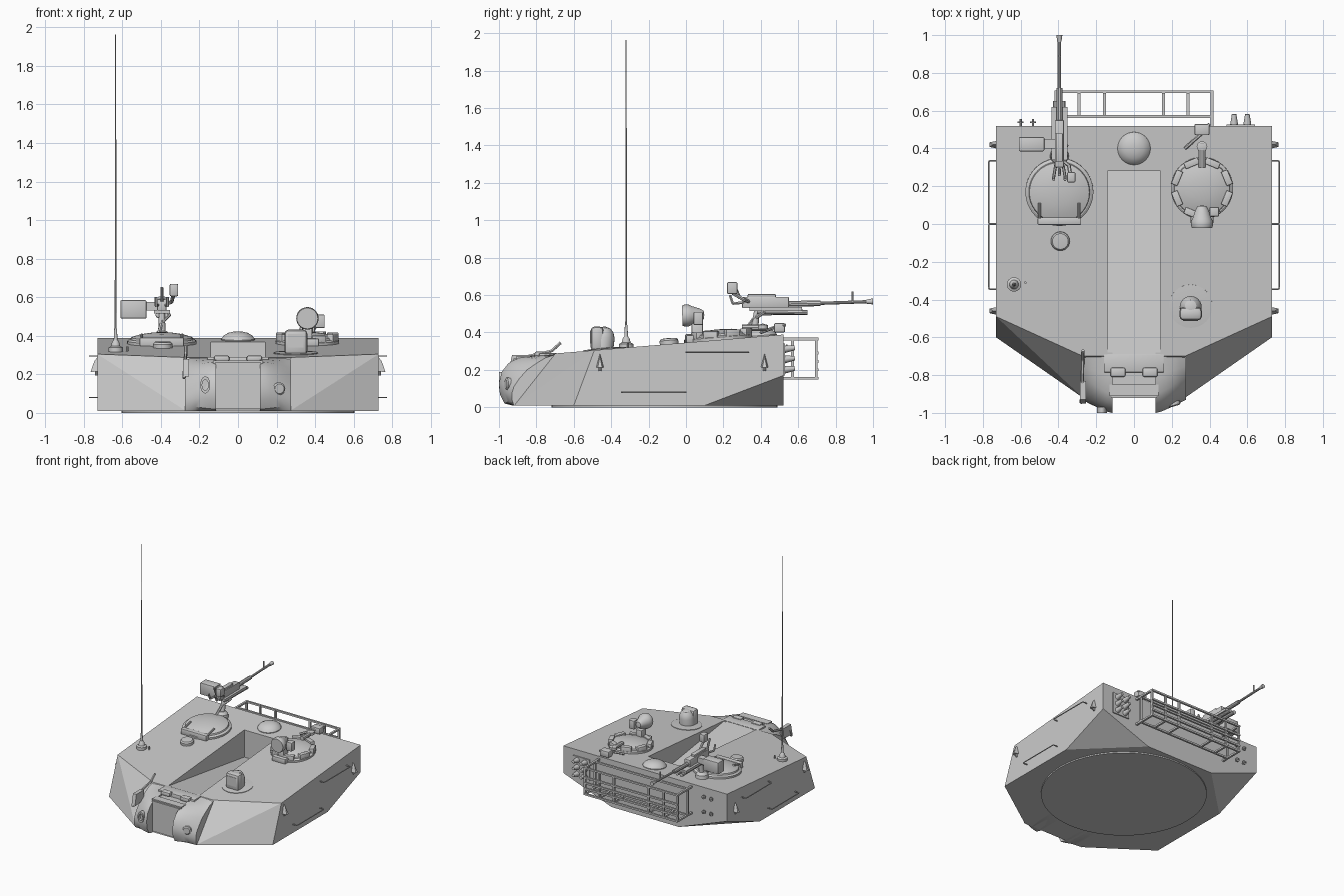
import bpy, bmesh, math
from mathutils import Vector, Matrix

if "Cube" in bpy.data.objects:
    bpy.data.objects.remove(bpy.data.objects["Cube"])

SLOPE = 0.083
TILT = math.atan(SLOPE)

def rz(y):                       # roof height at y
    return 0.305 + SLOPE * (y + 0.49)

def finish(name, bm, smooth=False):
    bmesh.ops.recalc_face_normals(bm, faces=bm.faces)
    me = bpy.data.meshes.new(name)
    bm.to_mesh(me)
    bm.free()
    ob = bpy.data.objects.new(name, me)
    bpy.context.collection.objects.link(ob)
    if smooth:
        bpy.ops.object.select_all(action='DESELECT')
        ob.select_set(True)
        bpy.context.view_layer.objects.active = ob
        bpy.ops.object.shade_smooth_by_angle(angle=math.radians(32))
    return ob

def hull(name, pts):
    bm = bmesh.new()
    for p in pts:
        bm.verts.new(p)
    bmesh.ops.convex_hull(bm, input=bm.verts)
    bmesh.ops.dissolve_limit(bm, angle_limit=0.01, verts=bm.verts, edges=bm.edges)
    return finish(name, bm)

def box(name, x0, x1, y0, y1, z0, z1, bevel=0):
    bm = bmesh.new()
    m = Matrix.Translation(((x0+x1)/2, (y0+y1)/2, (z0+z1)/2)) @ Matrix.Diagonal((x1-x0, y1-y0, z1-z0, 1))
    bmesh.ops.create_cube(bm, size=1, matrix=m)
    if bevel:
        bmesh.ops.bevel(bm, geom=bm.edges[:], offset=bevel, segments=2, affect='EDGES', profile=0.5)
    return finish(name, bm, bool(bevel))

def lathe(name, prof, loc, axis=(0, 0, 1), n=32):
    """Spin (radius, height) profile about axis at loc."""
    bm = bmesh.new()
    vs = [bm.verts.new((r, 0, h)) for r, h in prof]
    es = [bm.edges.new(e) for e in zip(vs, vs[1:])]
    bmesh.ops.spin(bm, geom=vs + es, cent=(0, 0, 0), axis=(0, 0, 1), angle=2*math.pi, steps=n)
    bmesh.ops.remove_doubles(bm, verts=bm.verts, dist=1e-5)
    q = Vector(axis).to_track_quat('Z', 'Y').to_matrix().to_4x4()
    bm.transform(Matrix.Translation(loc) @ q)
    return finish(name, bm, True)

def rod(name, a, b, r, r2=None, n=10):
    d = Vector(b) - Vector(a)
    return lathe(name, [(0, 0), (r, 0), (r if r2 is None else r2, d.length), (0, d.length)], a, d, n)

def rail(name, pts, r=0.004):
    for a, b in zip(pts, pts[1:]):
        rod(name, a, b, r, n=6)

ROOF = (0, -math.sin(TILT), math.cos(TILT))

# turret shell with cut rear corners and gun trough
pts = []
for s in (-1, 1):
    pts += [(s*.73, .52, rz(.52)), (s*.73, -.49, rz(-.49)), (s*.27, -.70, rz(-.70)),
            (s*.73, -.60, .01), (s*.27, -.92, .01), (s*.73, .10, .01),
            (s*.30, .52, .01), (s*.73, .52, .17)]
shell = hull("turret_shell", pts)
cut = hull("trough_cutter", [(s*.14, y, z) for s in (-1, 1)
           for y, z in ((-.69, rz(-.69)-.002), (-.69, .6), (.28, .6), (.28, .15))])
cut.hide_render = True
mod = shell.modifiers.new("trough", 'BOOLEAN')
mod.object, mod.operation, mod.solver = cut, 'DIFFERENCE', 'EXACT'
bpy.context.view_layer.objects.active = shell
bpy.ops.object.modifier_apply(modifier=mod.name)
bpy.data.objects.remove(cut)
lathe("turret_ring", [(0, 0), (.605, 0), (.605, .015), (0, .015)], (0, -.115, 0), n=64)

# rounded armour beside the gun opening
inner = [(-.68, .287), (-.80, .277), (-.90, .265), (-.95, .235), (-.985, .19), (-1, .13), (-.995, .07), (-.97, .02), (-.93, .01)]
outer = [(-.69, .286), (-.75, .265), (-.80, .235), (-.85, .20), (-.89, .155), (-.92, .11), (-.93, .08), (-.93, .04), (-.92, .01)]
for s in (-1, 1):
    bm = bmesh.new()
    rows = []
    for i in range(7):
        t = i / 6
        w = t ** 1.4
        sec = [(a[0]*(1-w)+b[0]*w, a[1]*(1-w)+b[1]*w) for a, b in zip(inner, outer)] + [(-.66, .01)]
        rows.append([bm.verts.new((s*(.115+.16*t), y, z)) for y, z in sec])
    for a, b in zip(rows, rows[1:]):
        for j in range(len(a)):
            k = (j+1) % len(a)
            bm.faces.new((a[j], a[k], b[k], b[j]))
    bm.faces.new(rows[0])
    bm.faces.new(rows[-1])
    finish("front_armour", bm, True)
box("gun_port_back", -.12, .12, -.922, -.68, .02, .262)
box("mantlet_cover", -.16, .16, -.785, -.69, .24, .29, .004)
box("mantlet_strip", -.13, .13, -.91, -.85, .255, .272)
for s in (-1, 1):
    box("cover_hinge", s*.085-.04, s*.085+.04, -.81, -.76, .265, .298, .01)
lathe("sight_port", [(0, 0), (.033, 0), (.033, .03), (.025, .036), (0, .036)], (.205, -.93, .125), (.3, -1, 0), 20)
port = lathe("coaxial_port", [(0, 0), (.026, 0), (.026, .03), (.016, .03), (.016, .01), (0, .01)], (0, 0, 0), (0, -1, 0), 20)
port.location, port.scale = (-.17, -.97, .145), (1, 1, 1.7)
rail("front_guard", [(-.27, -.67, .345), (-.272, -.72, .30), (-.275, -.90, .26), (-.28, -.945, .18)], .009)
hull("guard_bracket", [(x, y, z) for x in (-.285, -.255) for y, z in ((-.95, .19), (-.93, .28), (-.83, .28), (-.84, .20))])

# commander and gunner cupolas
def cupola(name, x, y, r):
    lathe(name, [(0, -.02), (r, -.02), (r, .014), (r*.93, .022), (r*.9, .022), (r*.88, .032), (r*.65, .045), (r*.35, .054), (0, .057)],
          (x, y, rz(y)), ROOF, 40)
cupola("left_cupola", -.395, .17, .18)
cupola("right_cupola", .36, .19, .165)
for i in range(8):
    a = math.radians(22.5 + 45*i)
    b = box("periscope", -.018, .018, -.04, .04, 0, .05, .004)
    x, y = .36 + .143*math.cos(a), .19 + .143*math.sin(a)
    b.location, b.rotation_euler = (x, y, rz(y)), (0, 0, a)
for x in (-.50, -.29):
    rod("hatch_arm", (x, 0, rz(0)+.03), (x, .11, rz(.1)+.05), .008)
box("hatch_hinge", -.51, -.28, -.005, .035, rz(0), rz(0)+.045, .006)
box("right_hatch_hinge", .30, .42, .0, .06, rz(0), rz(0)+.04, .006)
rod("hatch_handle", (.36, .30, rz(.3)+.055), (.36, .43, rz(.43)+.045), .018)
lathe("handle_knob", [(0, 0), (.028, 0), (.028, .02), (0, .028)], (.36, .41, rz(.41)+.04), n=16)
box("rear_latch", .32, .40, .47, .53, .40, .45, .008)
rail("latch_arm", [(.27, .40, .40), (.36, .48, .43), (.40, .53, .44)], .009)

# searchlight on the right cupola
lathe("searchlight", [(0, 0), (.054, 0), (.058, .012), (.058, .035), (.05, .05), (.035, .095), (.022, .115), (0, .118)],
      (.36, -.02, .49), (0, 1, .03), 28)
box("searchlight_mount", .335, .385, .03, .09, rz(.05), .45, .005)
box("searchlight_motor", .40, .45, .04, .09, .44, .51, .006)

# roof domes and sight
lathe("vent_dome", [(.087, -.02), (.087, .005), (.075, .022), (.05, .036), (.025, .042), (0, .044)], (0, .40, rz(.40)), ROOF)
lathe("small_hatch", [(.05, -.02), (.05, .02), (.042, .03), (0, .033)], (-.39, -.09, rz(-.09)), ROOF, 24)
lathe("sight_base", [(0, -.02), (.115, -.02), (.115, .004), (0, .012)], (.30, -.435, rz(-.435)), ROOF)
box("sight_housing", .24, .36, -.51, -.44, .30, .432, .022)
lathe("sight_hood", [(.058, -.05), (.058, .05), (.048, .08), (.03, .10), (0, .108)], (.30, -.445, .325), (0, .12, 1), 24)
box("sight_window", .26, .34, -.513, -.50, .34, .41)

# whip antenna
lathe("antenna_base", [(0, -.02), (.038, -.02), (.038, .02), (.024, .027), (.018, .05), (.010, .06), (.007, .12), (0, .12)],
      (-.635, -.32, rz(-.32)), n=24)
rod("antenna_whip", (-.635, -.32, .33), (-.635, -.32, 1.963), .005, .0025, 8)
rod("antenna_plug", (-.575, -.31, .30), (-.575, -.31, .345), .006)

# roof machine gun
G = -.395
rod("gun_barrel", (G, .6, .552), (G, .98, .565), .009)
rod("gun_muzzle", (G, .965, .565), (G, 1.0, .566), .011, .016, 12)
rod("gun_front_sight", (G, .89, .56), (G, .89, .62), .006)
rod("barrel_jacket", (G, .52, .553), (G, .72, .556), .016)
box("gun_receiver", G-.024, G+.024, .30, .55, .53, .59, .005)
box("receiver_cover", G-.018, G+.018, .33, .48, .585, .605, .004)
rod("recoil_tube", (G-.018, .38, .51), (G-.018, .65, .507), .015)
rod("recoil_tube", (G+.02, .38, .51), (G+.02, .65, .507), .013)
box("gun_cradle", G-.042, G+.042, .34, .62, .515, .535)
rod("gun_post", (G, .36, .37), (G, .38, .52), .022, .015, 12)
lathe("post_foot", [(0, 0), (.05, 0), (.045, .03), (.025, .05), (0, .05)], (G, .36, .375), n=20)
rail("post_brace", [(G-.02, .31, .40), (G, .36, .47), (G+.04, .42, .51)], .01)
box("ammo_box", -.61, -.475, .385, .46, .49, .585, .006)
box("ammo_feed", -.48, G, .40, .45, .53, .575)
box("gun_sight", -.355, -.31, .22, .275, .605, .67, .008)
rail("sight_arm", [(-.335, .25, .61), (-.345, .31, .575), (G, .35, .56)], .010)
for s in (-1, 1):
    rail("gun_grip", [(G+s*.02, .31, .56), (G+s*.03, .25, .555), (G+s*.03, .235, .60)], .008)
rod("gun_rear_sight", (G, .29, .58), (G, .26, .65), .008)

# rear stowage basket
for z in (.155, .20, .245, .29, .365):
    box("basket_rail", -.42, .42, .693, .708, z-.007, z+.007)
    for s in (-1, 1):
        if z in (.155, .365):
            box("basket_end", s*.412-.008, s*.412+.008, .52, .708, z-.007, z+.007)
for z in (.155, .365):
    box("basket_inner_rail", -.42, .42, .562, .577, z-.007, z+.007)
for x in (-.412, -.29, -.155, .155, .285, .412):
    box("basket_post", x-.008, x+.008, .69, .704, .15, .37)
    box("basket_crossbar", x-.008, x+.008, .562, .70, .148, .162)
for s in (-1, 1):
    box("basket_side_post", s*.412-.008, s*.412+.008, .562, .577, .15, .37)

# rear right launcher cluster and rear left pegs
box("launcher_plate", .49, .64, .518, .528, .17, .34)
for x in (.53, .60):
    for z in (.20, .255, .31):
        rod("launcher_mount", (x, .52, z), (x, .582, z+.008), .022, .012, 12)
for x in (-.60, -.535):
    for z in (.20, .32):
        rod("rear_peg", (x, .51, z), (x, .555, z), .006)
        rod("peg_cap", (x, .535, z), (x, .543, z), .016)

# side grab rails and lifting hooks
for s in (-1, 1):
    for y0, y1, z in ((0, .335, .295), (-.345, 0, .08)):
        rail("grab_rail", [(s*.725, y0, z), (s*.765, y0, z), (s*.769, y0+.008, z), (s*.769, y1-.008, z), (s*.765, y1, z), (s*.725, y1, z)])
    for y in (-.46, .42):
        hull("lifting_hook", [(s*.728, y-.02, .215), (s*.728, y+.02, .215), (s*.728, y, .29),
                              (s*.765, y-.012, .212), (s*.765, y+.012, .212), (s*.745, y, .27)])
        rod("hook_stem", (s*.735, y, .195), (s*.735, y, .22), .008)
